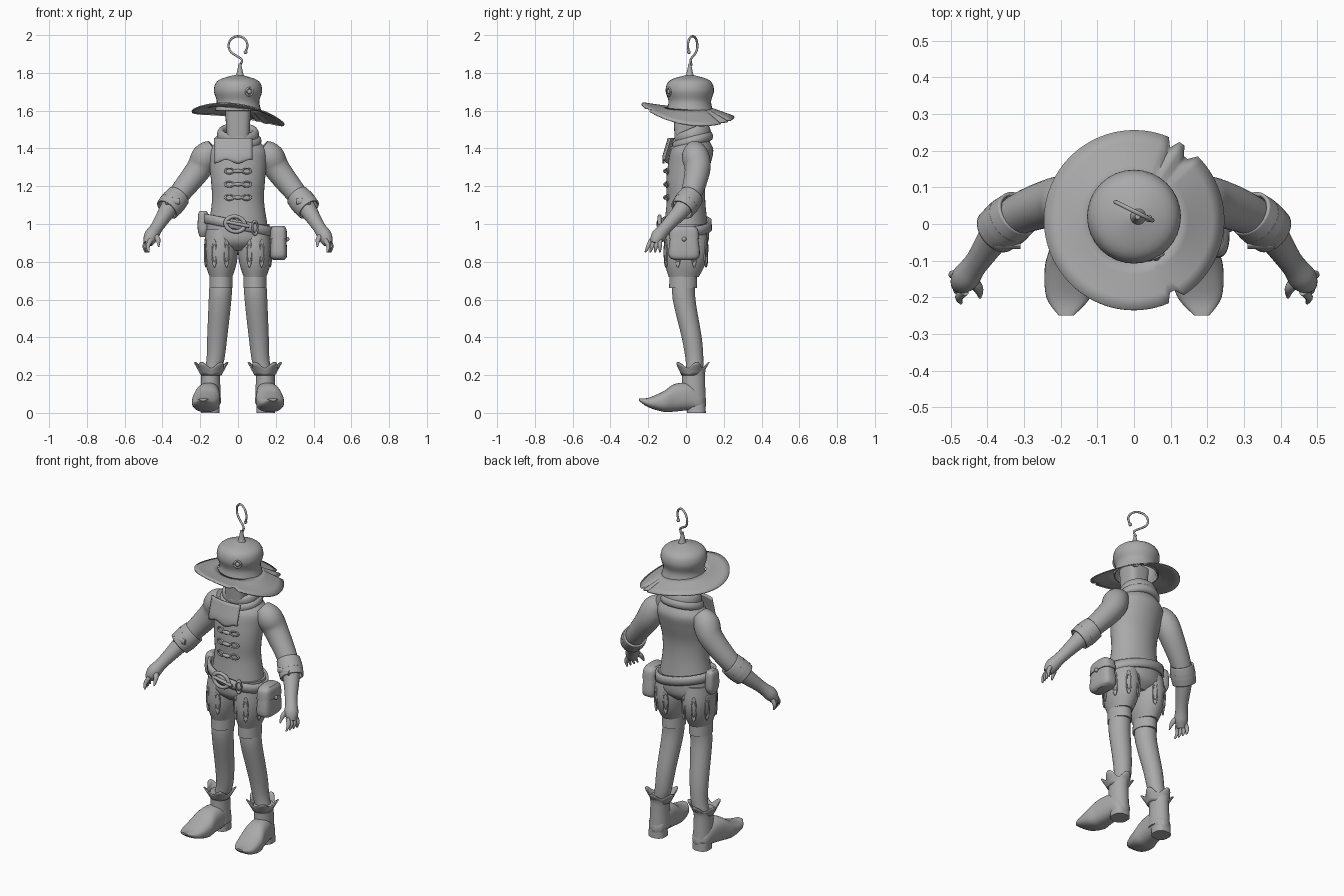
import bpy, bmesh
from math import sin, cos, pi, radians, sqrt, copysign
from mathutils import Vector

cube = bpy.data.objects.get("Cube")
if cube:
    bpy.data.objects.remove(cube, do_unlink=True)

grey = bpy.data.materials.new("plain grey")
grey.use_nodes = True
grey.diffuse_color = (.4, .4, .4, 1)
grey.node_tree.nodes["Principled BSDF"].inputs["Base Color"].default_value = grey.diffuse_color
QUARTER = pi / 2


def finish(obj, name, thickness=0):
    obj.name = name
    obj.data.materials.clear()
    obj.data.materials.append(grey)
    obj.data.shade_smooth()
    obj.data.set_sharp_from_angle(angle=radians(40))
    if thickness:
        shell = obj.modifiers.new("shell", 'SOLIDIFY')
        shell.thickness = thickness
        shell.offset = 0


def skin(name, rows, closed=True, caps=False, thickness=0):
    """Skin rows of points into a surface."""
    bm = bmesh.new()
    grid = [[bm.verts.new(point) for point in row] for row in rows]
    count = len(grid[0])
    for low, high in zip(grid, grid[1:]):
        for i in range(count if closed else count - 1):
            j = (i + 1) % count
            bm.faces.new((low[i], low[j], high[j], high[i]))
    if caps:
        bm.faces.new(grid[0])
        bm.faces.new(grid[-1])
    bmesh.ops.recalc_face_normals(bm, faces=bm.faces)
    mesh = bpy.data.meshes.new(name)
    bm.to_mesh(mesh)
    bm.free()
    obj = bpy.data.objects.new(name, mesh)
    bpy.context.collection.objects.link(obj)
    finish(obj, name, thickness)


def spline(points, steps):
    """Smooth curve through points of any dimension."""
    result = []
    last = len(points) - 1
    for i in range(last):
        before, start = points[max(i - 1, 0)], points[i]
        end, after = points[i + 1], points[min(i + 2, last)]
        for k in range(steps):
            t = k / steps
            result.append([q + t * ((r - p) / 2 + t * (p - 2.5 * q + 2 * r - s / 2
                           + t * (1.5 * (q - r) + (s - p) / 2)))
                           for p, q, r, s in zip(before, start, end, after)])
    return result + [list(points[-1])]


def loft(name, rings, axis=None, side=1, square=1, sides=32, steps=5, caps=True, thickness=0, tilt=0):
    """Rings are x, y, z, radius, optional second radius; without an axis they follow the path."""
    rings = spline([ring if len(ring) == 5 else (*ring, ring[3]) for ring in rings], steps)
    centres = [Vector((side * ring[0], ring[1], ring[2])) for ring in rings]
    rows = []
    for i, (centre, ring) in enumerate(zip(centres, rings)):
        u, v = Vector((1, 0, 0)), Vector((0, 1, 0) if axis == 'z' else (0, 0, 1))
        if axis is None:
            along = centres[min(i + 1, len(centres) - 1)] - centres[max(i - 1, 0)]
            u = along.cross(Vector((.3, 1, 0))).normalized()
            v = along.cross(u).normalized()
        row = []
        for k in range(sides):
            angle = 2 * pi * k / sides
            x, y = [copysign(abs(w) ** square, w) for w in (cos(angle), sin(angle))]
            point = centre + u * x * max(ring[3], .001) + v * y * max(ring[4], .001)
            point.z += tilt * point.x
            row.append(point)
        rows.append(row)
    skin(name, rows, True, caps, thickness)


def column(name, x, y, profile, depth=1, lean=lambda z: 0, **options):
    """Upright loft from height and radius pairs, with depth as a share of the width."""
    loft(name, [(x, y + lean(z), z, radius, radius * depth) for z, radius in profile], 'z', **options)


def skirt(name, x, y, inner, outer, sides=96):
    """Thin surface between two rims, each giving radius and height by angle."""
    angles = [2 * pi * i / sides for i in range(sides)]
    rows = []
    for share in (0, .25, .5, .75, 1):
        row = []
        for angle in angles:
            radius, z = Vector(inner(angle)).lerp(Vector(outer(angle)), share)
            row.append((x + radius * cos(angle), y + radius * sin(angle), z))
        rows.append(row)
    skin(name, rows, thickness=.006)


def torus(name, place, scale, turn=(0, 0, 0)):
    bpy.ops.mesh.primitive_torus_add(location=place, rotation=turn, major_radius=1, minor_radius=.25,
                                     major_segments=36, minor_segments=12)
    bpy.context.object.scale = scale
    finish(bpy.context.object, name)


def ball(name, place, radius):
    bpy.ops.mesh.primitive_uv_sphere_add(location=place, radius=radius, segments=24, ring_count=12)
    finish(bpy.context.object, name)


# Hat crown with a wavy, lopsided, torn brim
column("hat_crown", 0, .02, [(1.6, .12), (1.65, .11), (1.71, .125), (1.76, .1), (1.79, 0)],
       caps=False, thickness=.006)


def brim_edge(angle):
    torn = any(abs(angle - tear) < .05 for tear in (.9, 1.1, 5.2))
    height = 1.58 - .035 * (cos(angle) + sin(angle)) - .02 * cos(2 * angle)
    return (.22 if torn else .245), height


skirt("hat_brim", 0, .01, lambda angle: (.115, 1.615 - .01 * cos(angle)), brim_edge)

# Hat button and wire hook
torus("hat_button_rim", (.06, -.09, 1.7), (.02, .02, .02), (QUARTER, 0, .4))
ball("hat_button", (.06, -.088, 1.7), .013)
column("hook_base", .01, .02, [(1.77, .04), (1.79, .02), (1.85, .007)])
bend = [radians(240 - 30 * i) for i in range(10)]
wire = [(.01, 1.84), (.02, 1.87)] + [(.05 * cos(a), 1.944 + .05 * sin(a)) for a in bend]
loft("wire_hook", [(x, .035 - x / 2, z, .006) for x, z in wire], sides=10)
ball("hook_tip", (.04, .015, 1.91), .01)

# Neck, cowl and hanging scarf end
column("neck", 0, 0, [(1.45, .06), (1.64, .07)], square=.6)
torus("cowl_upper", (0, .035, 1.47), (.09, .08, .15), (.4, 0, 0))
torus("cowl_lower", (0, .035, 1.44), (.1, .09, .11), (.3, 0, 0))
scarf = []
for i in range(9):
    row = []
    for k in range(13):
        x = -.125 + .2 * k / 12
        z = 1.455 - (.125 + .01 * cos(x * 50)) * i / 8
        row.append((x, -.6 * sqrt(.04 - x * x) + .3 * max(z - 1.36, 0), z))
    scarf.append(row)
skin("scarf_end", scarf, closed=False, thickness=.01)

# Vest body with three toggles
column("vest", 0, 0, [(1, .155), (1.12, .138), (1.22, .142), (1.32, .152), (1.39, .152), (1.44, .11), (1.47, .08)],
       depth=.74, lean=lambda z: .2 * max(z - 1.23, 0), sides=40)
for z in (1.28, 1.21, 1.14):
    loft("toggle", [(x, -.11, z, .011 - abs(x) / 5) for x in (-.025, 0, .025)], sides=12)
    for side in (-1, 1):
        torus("toggle_loop", (side * .046, -.1, z), (.023, .014, .02), (QUARTER, 0, side / 4))

# Slanted belt with buckle
column("belt", 0, 0, [(.97, .175), (1.02, .172)], depth=.74, sides=40, steps=2, caps=False,
       thickness=.016, tilt=-.2)
torus("buckle", (-.015, -.14, 1), (.05, .04, .04), (QUARTER, .2, 0))
loft("buckle_prong", [(x, -.146, 1 - x / 5, .009) for x in (-.06, 0, .06)])
torus("belt_loop", (.09, -.12, .98), (.015, .034, .04), (QUARTER, 0, .4))

# Pouches on both hips
column("large_pouch", .215, -.01, [(.99, .02), (.97, .035), (.84, .045), (.81, .03)], depth=1.85, square=.6)
column("pouch_flap", .215, -.01, [(.99, .03), (.97, .042), (.92, .046)], depth=1.75, square=.6)
ball("pouch_button", (.26, -.01, .92), .012)
column("small_pouch", -.185, .015, [(1.07, .016), (1.05, .026), (.97, .028), (.93, .016)], depth=1.5, square=.6)

# Shorts seat
column("shorts_seat", 0, 0, [(.86, .1), (.91, .165), (1, .167)], depth=.72, sides=40)

for side, word in ((-1, "right"), (1, "left")):
    # Puffed shorts leg with slits and hem
    column(word + "_shorts_leg", .09, 0, [(.97, .08), (.87, .09), (.79, .082), (.72, .06)], depth=1.32,
           lean=lambda z: .1 * min(z - .84, 0), side=side)
    column(word + "_shorts_hem", .09, -.015, [(.73, .06), (.66, .062)], depth=1.2, side=side, steps=2)
    for i in range(6):
        angle = radians(44 * i - 110)
        facing = angle if side > 0 else pi - angle
        torus(word + "_shorts_slit", (side * .09 + .087 * cos(facing), .115 * sin(facing), .845),
              (.013, .06, .02), (QUARTER, 0, facing + QUARTER))

    # Leg with its backward calf
    loft(word + "_leg", [(.09, -.01, .7, .06), (.095, -.01, .6, .06), (.11, .03, .4, .053),
                         (.12, .045, .28, .047), (.14, .045, .2, .043)], 'z', side)

    # Boot with heel, raised toe and frilled cuff
    column(word + "_boot_shaft", .145, .04, [(.23, .054), (.19, .05), (.05, .055)], depth=1.2, side=side)
    foot = [(.105, .055, .015, .02), (.08, .06, .047, .047), (.02, .085, .058, .07), (-.06, .08, .066, .073),
            (-.12, .06, .074, .054), (-.2, .055, .06, .025), (-.25, .07, .02, .006)]
    loft(word + "_boot_foot", [(.155 - .12 * y, y, z, wide, high) for y, z, wide, high in foot],
         'y', side, square=.8)
    column(word + "_boot_heel", .147, .055, [(0, .05), (.05, .048)], side=side, steps=2, square=.8)
    skirt(word + "_boot_cuff", side * .142, .03, lambda a: (.052, .2),
          lambda a: (.08 + .012 * sin(5 * a), .253 + .016 * sin(5 * a)), sides=60)

    # Arm, rolled sleeve cuff and strap
    loft(word + "_arm", [(.125, .045, 1.4, .05), (.17, .05, 1.36, .072), (.215, .06, 1.28, .067),
                         (.34, .01, 1.12, .052), (.425, -.1, .99, .034), (.46, -.147, .935, .038),
                         (.477, -.165, .895, .024)], None, side)
    elbow, slope = Vector((.345, .005, 1.113)), Vector((.03, -.025, -.035))
    loft(word + "_sleeve_cuff", [(*(elbow + slope * t), .064 - .004 * t * t) for t in (-1, 0, 1)],
         None, side, caps=False, thickness=.01)
    loft(word + "_cuff_band", [(*(elbow + slope * t), .069) for t in (-.25, .25)], None, side, steps=2)
    loft(word + "_cuff_strap", [(x, -.06, 1.12, .016, .008) for x in (.385, .31)], None, side, sides=12)

    # Fingers and thumb
    for i in range(4):
        knuckle = Vector((.48 - .006 * i, -.138 - .015 * i, .915))
        tip = knuckle + Vector((.01, -.011 * i, -.065))
        middle = knuckle.lerp(tip, .5) + Vector((.01, 0, 0))
        loft(word + "_finger", [(*knuckle, .013), (*middle, .011), (*tip, .004)], None, side, sides=12)
    loft(word + "_thumb", [(.45, -.145, .945, .018), (.425, -.175, .92, .014), (.42, -.2, .88, .004)],
         None, side, sides=12)
